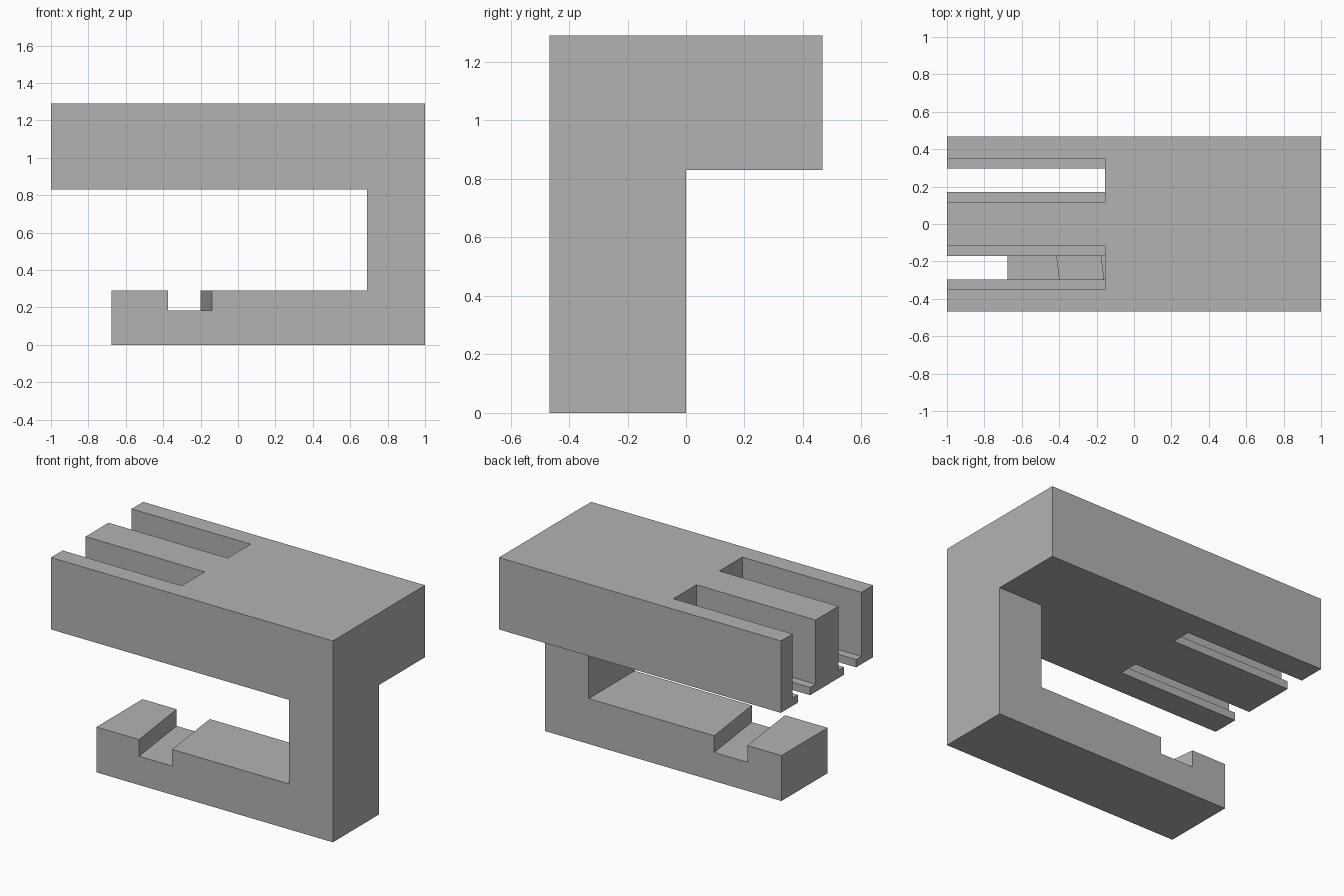
import bpy
import bmesh

cube = bpy.data.objects.get("Cube")
if cube:
    bpy.data.objects.remove(cube, do_unlink=True)

# Main dimensions
HALF_X, HALF_Y, TOP = 1.0, 0.467, 1.291
SLAB_BOTTOM, ARM_TOP, GROOVE_FLOOR = 0.83, 0.291, 0.184
SLOT_END, LIP_TOP = -0.155, 0.88
OVER = 0.2  # how far cutters overshoot the body


def prism(name, plan, z0, z1):
    """Extrude a plan outline (x, y) from z0 up to z1."""
    bm = bmesh.new()
    face = bm.faces.new([bm.verts.new((x, y, z0)) for x, y in plan])
    ext = bmesh.ops.extrude_face_region(bm, geom=[face])
    verts = [v for v in ext["geom"] if isinstance(v, bmesh.types.BMVert)]
    bmesh.ops.translate(bm, verts=verts, vec=(0, 0, z1 - z0))
    bmesh.ops.recalc_face_normals(bm, faces=bm.faces)
    mesh = bpy.data.meshes.new(name)
    bm.to_mesh(mesh)
    bm.free()
    obj = bpy.data.objects.new(name, mesh)
    bpy.context.collection.objects.link(obj)
    return obj


def box(name, x0, x1, y0, y1, z0, z1):
    return prism(name, [(x0, y0), (x1, y0), (x1, y1), (x0, y1)], z0, z1)


def cut(target, cutter):
    """Subtract the cutter from the target and remove it."""
    cutter.hide_render = True
    mod = target.modifiers.new(cutter.name, "BOOLEAN")
    mod.operation = "DIFFERENCE"
    mod.solver = "EXACT"
    mod.object = cutter
    bpy.context.view_layer.objects.active = target
    bpy.ops.object.modifier_apply(modifier=mod.name)
    bpy.data.objects.remove(cutter, do_unlink=True)


# Solid block that everything is cut from
body = box("clamp_bracket", -HALF_X, HALF_X, -HALF_Y, HALF_Y, 0, TOP)
left, front, back = -HALF_X - OVER, -HALF_Y - OVER, HALF_Y + OVER

# Open space behind the lower arm, mouth of the C, and shortened arm end
cut(body, box("rear_cutter", left, HALF_X + OVER, 0, back, -OVER, SLAB_BOTTOM))
cut(body, box("mouth_cutter", left, 0.69, front, back, ARM_TOP, SLAB_BOTTOM))
cut(body, box("arm_end_cutter", left, -0.677, front, back, -OVER, 0.5))

# Skewed groove across the lower arm
slope = -0.06 / HALF_Y


def groove_x(x_front, y):
    return x_front + slope * (y + HALF_Y)


groove = [(groove_x(-0.375, front), front), (groove_x(-0.14, front), front),
          (groove_x(-0.14, OVER), OVER), (groove_x(-0.375, OVER), OVER)]
cut(body, prism("groove_cutter", groove, GROOVE_FLOOR, 0.5))

# Two stepped slots: wide above, narrow between the lips below
for side in (-1, 1):
    for name, inner, outer, z0, z1 in (
            ("wide_slot_cutter", 0.116, 0.349, LIP_TOP, TOP + OVER),
            ("narrow_slot_cutter", 0.171, 0.296, 0.7, 1.0)):
        y0, y1 = sorted((side * inner, side * outer))
        cut(body, box(name, left, SLOT_END, y0, y1, z0, z1))

# Plain grey finish
grey = bpy.data.materials.new("grey")
grey.use_nodes = True
color = (0.45, 0.45, 0.45, 1)
grey.diffuse_color = color
grey.node_tree.nodes["Principled BSDF"].inputs["Base Color"].default_value = color
body.data.materials.clear()
body.data.materials.append(grey)
